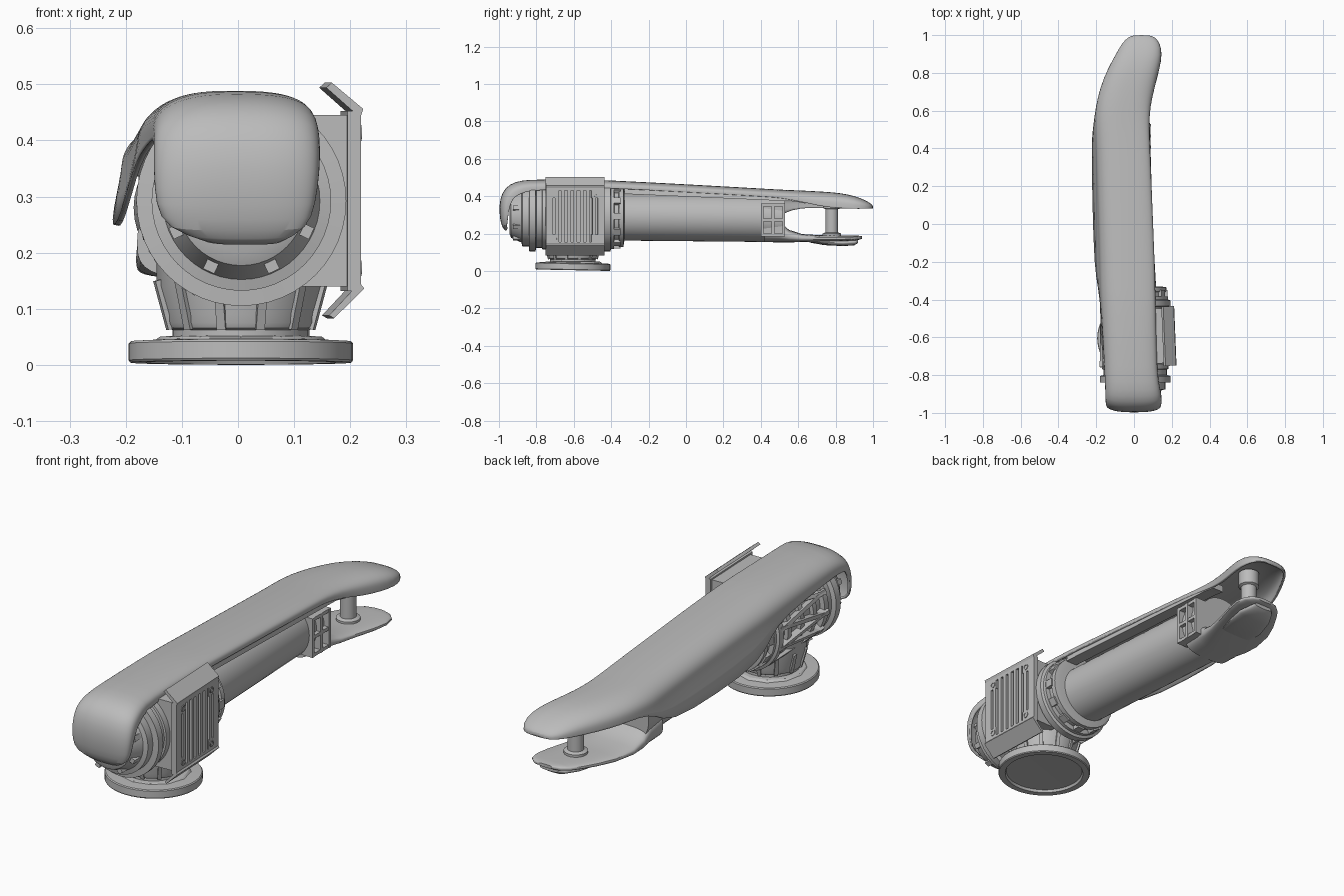
import bpy, bmesh, math
from mathutils import Matrix, Vector

if "Cube" in bpy.data.objects:
    bpy.data.objects.remove(bpy.data.objects["Cube"])

grey = bpy.data.materials.new("plain_grey")
grey.diffuse_color = (0.5, 0.5, 0.5, 1)
grey.use_nodes = True
grey.node_tree.nodes["Principled BSDF"].inputs["Base Color"].default_value = grey.diffuse_color
PI = math.pi


def make(name, verts, faces, fix=True):
    me = bpy.data.meshes.new(name)
    me.from_pydata([tuple(v) for v in verts], [], faces)
    if fix:
        bm = bmesh.new()
        bm.from_mesh(me)
        bmesh.ops.recalc_face_normals(bm, faces=bm.faces)
        bm.to_mesh(me)
        bm.free()
    me.materials.append(grey)
    ob = bpy.data.objects.new(name, me)
    bpy.context.collection.objects.link(ob)
    return ob


def loft(name, rings):
    """Closed rings joined in order, with both ends capped."""
    n = len(rings[0])
    verts = [v for r in rings for v in r]
    faces = [(i * n + j, i * n + (j + 1) % n, (i + 1) * n + (j + 1) % n, (i + 1) * n + j)
             for i in range(len(rings) - 1) for j in range(n)]
    faces += [tuple(range(n)), tuple(range((len(rings) - 1) * n, len(rings) * n))]
    return make(name, verts, faces)


def lathe(name, profile, axis, a, b, segs=40):
    """Profile of (radius, position) turned around an axis through a, b."""
    place = {"x": lambda p, q, t: (t, a + p, b + q),
             "y": lambda p, q, t: (a + p, t, b + q),
             "z": lambda p, q, t: (a + p, b + q, t)}[axis]
    return loft(name, [[place(r * math.cos(2 * PI * k / segs), r * math.sin(2 * PI * k / segs), t)
                        for k in range(segs)] for r, t in profile])


def box(name, x, y, z, matrix=None):
    m = matrix or Matrix()
    verts = [m @ Vector((i, j, k)) for i in x for j in y for k in z]
    return make(name, verts, [(0, 1, 3, 2), (4, 6, 7, 5), (0, 4, 5, 1),
                              (2, 3, 7, 6), (0, 2, 6, 4), (1, 5, 7, 3)])


def slab(xl, xr, zb, zt, y, n=28, e=2.4):
    """Ring of a rounded oval section."""
    cx, cz, w, h = (xl + xr) / 2, (zb + zt) / 2, (xr - xl) / 2, (zt - zb) / 2
    out = []
    for k in range(n):
        c, s = math.cos(2 * PI * k / n), math.sin(2 * PI * k / n)
        out.append((cx + w * math.copysign(abs(c) ** (2 / e), c), y,
                    cz + h * math.copysign(abs(s) ** (2 / e), s)))
    return out


# Top cover: y, z of crown, left and right edge, left and right skirt depth
cover = [(-.965, .214, -.06, .08, .015, .015), (-.985, .235, -.13, .125, .03, .03),
         (-.995, .28, -.147, .138, .045, .045), (-1.0, .35, -.15, .146, .055, .055),
         (-.985, .42, -.15, .146, .07, .07), (-.945, .465, -.15, .145, .08, .075),
         (-.88, .485, -.152, .138, .085, .065), (-.8, .49, -.155, .122, .09, .055),
         (-.45, .487, -.175, .115, .11, .045), (-.33, .48, -.19, .112, .14, .042),
         (-.22, .475, -.21, .11, .21, .042), (.1, .458, -.22, .097, .21, .042),
         (.45, .438, -.226, .083, .19, .042), (.52, .434, -.216, .08, .12, .045),
         (.62, .43, -.203, .085, .09, .06), (.72, .425, -.18, .108, .09, .08),
         (.82, .418, -.14, .135, .083, .083), (.9, .402, -.095, .15, .07, .07),
         (.96, .378, -.062, .137, .045, .045), (.99, .36, -.03, .11, .027, .027),
         (1.0, .347, .0, .08, .014, .014)]
verts, N = [], 20
for i, (y, z, xl, xr, dl, dr) in enumerate(cover):
    p, q = cover[max(i - 1, 0)], cover[min(i + 1, len(cover) - 1)]
    t = Vector((q[0] - p[0], q[1] - p[1])).normalized()
    inward = Vector((0, t.y, -t.x)) if y < .6 else Vector((0, 0, -1))
    xs = xl + .26 * max(0, dl - .1)          # the deep skirt flares outward
    cx, w = (xs + xr) / 2, (xr - xs) / 2
    row = [(xl, dl)]
    for k in range(N + 1):
        a = PI * (1 - k / N)
        c, s = math.cos(a), abs(math.sin(a))
        h = min(.09, .85 * (dl if c < 0 else dr))
        e = 2.4 if c < 0 else 2.8
        row.append((cx + w * math.copysign(abs(c) ** (2 / e), c), h * (1 - s ** (2 / e))))
    row.append((xr, dr))
    verts += [Vector((x, y, z)) + inward * d for x, d in row]
M = N + 3
faces = [(i * M + j, i * M + j + 1, (i + 1) * M + j + 1, (i + 1) * M + j)
         for i in range(len(cover) - 1) for j in range(M - 1)]
last = (len(cover) - 1) * M
faces.append(tuple(range(last, last + M)))   # closed tip
top_cover = make("top_cover", verts, faces, fix=False)
sub = top_cover.modifiers.new("smooth", "SUBSURF")
sub.levels = sub.render_levels = 1
shell = top_cover.modifiers.new("shell", "SOLIDIFY")
shell.thickness, shell.offset = .01, -1

# Arm tube, lower jaw and the strip between tube and cover
loft("arm_tube", [slab(cx - .126, cx + .126, cz - .126, cz + .126, y, 40, 2)
                  for cx, cz, y in ((-.005, .289, -.4), (-.06, .28, .53))])
loft("lower_jaw", [slab(xl, xr, zb, zt, y, 32, 3) for y, xl, xr, zb, zt in (
    (.42, -.18, .06, .154, .28), (.5, -.18, .06, .153, .265), (.55, -.182, .065, .153, .22),
    (.62, -.18, .08, .154, .197), (.72, -.16, .105, .156, .191), (.8, -.125, .128, .158, .19),
    (.86, -.09, .138, .16, .189), (.905, -.06, .13, .163, .189), (.93, -.03, .105, .168, .188),
    (.94, .005, .075, .172, .186))])
loft("jaw_pad", [slab(xl, xr, zb, .168, y) for y, xl, xr, zb in (
    (.66, -.11, .05, .152), (.74, -.1, .08, .138), (.84, -.065, .1, .133), (.9, -.03, .09, .137),
    (.92, -.01, .08, .15))])
lathe("jaw_pin", [(.05, .18), (.05, .2), (.034, .206), (.034, .33), (.045, .335), (.045, .4)],
      "z", 0, .78, 24)
loft("side_strip", [[(x + dx, y, z + dz) for dx, dz in ((-.05, 0), (.006, 0), (0, .03), (-.05, .03))]
                    for x, y, z in ((.103, -.33, .412), (.076, .58, .372), (.08, .64, .36))])

# Side window frame near the jaw
box("window_back", (.0, .06), (.4, .53), (.19, .355))
for k in range(3):
    y = .4 + .0575 * k
    box("window_post", (.03, .09), (y, y + .015), (.185, .36))
    z = .185 + .08 * k
    box("window_rail", (.03, .088), (.4, .53), (z, z + .015))

# Horizontal motor housing with end rings
CX, CZ = .006, .292
lathe("motor_housing", [(.09, -.945), (.115, -.935), (.14, -.88), (.16, -.875), (.16, -.84),
                        (.187, -.838), (.187, -.805), (.168, -.8), (.168, -.77), (.176, -.768),
                        (.176, -.74), (.155, -.738), (.155, -.44), (.187, -.435), (.187, -.405),
                        (.175, -.4), (.175, -.385), (.155, -.383), (.155, -.36), (.165, -.358),
                        (.165, -.335), (.135, -.33)], "y", CX, CZ, 48)


def radial(name, angle, r0, r1, y0, y1, w, slant=0):
    m = (Matrix.Translation((CX, (y0 + y1) / 2, CZ)) @ Matrix.Rotation(-angle, 4, "Y")
         @ Matrix.Rotation(slant, 4, "X"))
    h = (y1 - y0) / 2
    box(name, (r0, r1), (-h, h), (-w, w), m)


for k in range(12):
    radial("ring_tooth", 2 * PI * k / 12, .14, .172, -.39, -.35, .018)
for deg in (-65, -115, -25, 205, 20, 160):
    radial("nose_fin", math.radians(deg), .08, .138, -.925, -.86, .011)
for k in range(9):
    a = math.radians(135 + 14 * k)
    radial("side_rib", a, .145, .185, -.76, -.42, .008, .16 * (-1) ** k)
for y in (-.68, -.59, -.5):
    lathe("housing_hoop", [(.15, y - .015), (.172, y - .013), (.172, y + .013), (.15, y + .015)],
          "y", CX, CZ, 40)

# Vent box with slotted plate on the right
vent = [box("vent_box", (.08, .197), (-.735, -.445), (.14, .445))]
for y0, y1 in ((-.75, -.712), (-.472, -.435)):
    vent.append(box("vent_plate_side", (.19, .214), (y0, y1), (.132, .452)))
for z0, z1 in ((.132, .155), (.43, .452)):
    vent.append(box("vent_plate_end", (.19, .214), (-.72, -.465), (z0, z1)))
for k in range(7):
    y = -.692 + .0333 * k - .009
    vent.append(box("vent_bar", (.19, .214), (y, y + .018), (.15, .435)))
for y in (-.7, -.487):
    for z in (.172, .413):
        vent.append(box("vent_corner", (.19, .214), (y - .02, y + .02), (z - .022, z + .022)))
        vent.append(lathe("vent_screw", [(.014, .2), (.014, .217), (.009, .217), (.009, .21)],
                          "x", y, z, 12))
for name, pts in (("vent_upper_lip", [(.152, .494), (.162, .503), (.218, .456),
                                      (.214, .444), (.204, .448)]),
                  ("vent_lower_lip", [(.157, .088), (.166, .083), (.22, .136),
                                      (.212, .146), (.2, .134)])):
    vent.append(loft(name, [[(x, y, z) for x, z in pts] for y in (-.75, -.435)]))
pivot = Matrix.Translation((.2, -.62, 0))
for ob in vent:
    ob.data.transform(pivot @ Matrix.Rotation(.04, 4, "Z") @ pivot.inverted())

# Pedestal and round foot, slightly tilted, with a shallow recess below
BX, BY = .005, -.605
foot = lathe("foot_flange", [(.14, .012), (.165, .011), (.17, 0), (.197, 0), (.2, .004),
                             (.2, .034), (.196, .038), (.14, .041)], "z", BX, BY, 48)
pivot = Matrix.Translation((BX, BY, 0))
foot.data.transform(Matrix.Translation((0, 0, .004)) @ pivot @ Matrix.Rotation(-.02, 4, "X")
                    @ pivot.inverted())
lathe("foot_collar", [(.162, .036), (.145, .05), (.12, .052)], "z", BX, BY, 12)
lathe("pedestal", [(.122, .045), (.122, .062), (.13, .066), (.134, .075), (.135, .09),
                   (.15, .14), (.15, .24)], "z", BX, BY, 32)
for k in range(12):
    a = 2 * PI * (k + .5) / 12
    m = (Matrix.Translation((BX, BY, .0)) @ Matrix.Rotation(a, 4, "Z")
         @ Matrix.Translation((.122, 0, .066)) @ Matrix.Rotation(.27, 4, "Y"))
    box("pedestal_rib", (-.02, .014), (-.008, .008), (0, .09), m)

# Smooth the curved parts, keep sharp edges
for ob in bpy.context.scene.objects:
    ob.select_set(True)
bpy.context.view_layer.objects.active = top_cover
bpy.ops.object.shade_smooth_by_angle(angle=math.radians(35))
